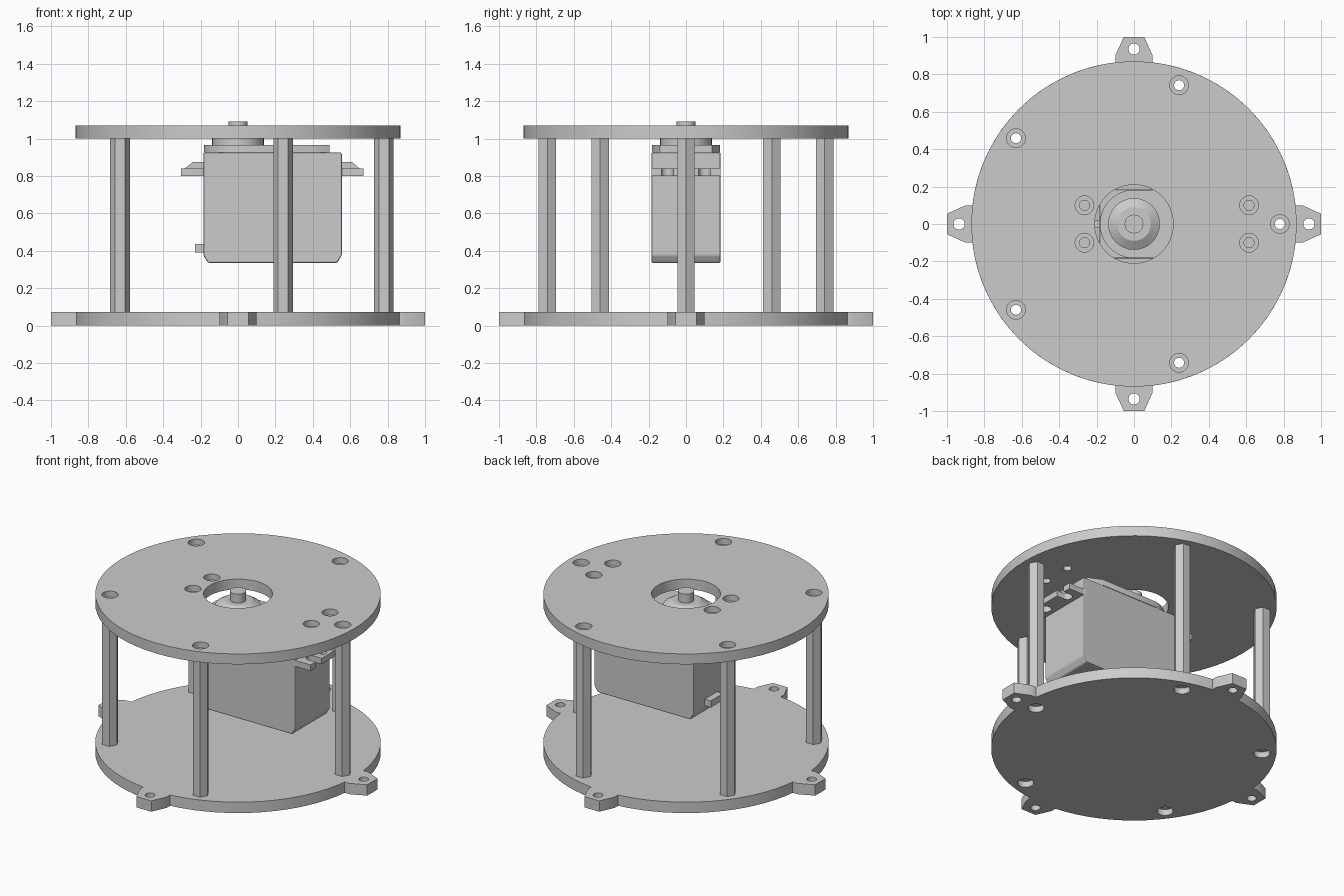
import bpy, bmesh
from math import sin, cos, pi, tau, radians, asin

cube = bpy.data.objects.get("Cube")
if cube:
    bpy.data.objects.remove(cube, do_unlink=True)

grey = bpy.data.materials.new("light_grey")
grey.use_nodes = True
grey.diffuse_color = (0.6, 0.6, 0.6, 1)
grey.node_tree.nodes["Principled BSDF"].inputs["Base Color"].default_value = (0.6, 0.6, 0.6, 1)


def prism(name, outline, low, high, axis="z"):
    """Extrude a 2D outline along z, or an x-z outline along y."""
    bm = bmesh.new()
    rings = []
    for level in (low, high):
        rings.append([bm.verts.new((a, b, level) if axis == "z" else (a, level, b))
                      for a, b in outline])
    bm.faces.new(rings[0])
    bm.faces.new(rings[1])
    n = len(outline)
    for i in range(n):
        j = (i + 1) % n
        bm.faces.new((rings[0][i], rings[0][j], rings[1][j], rings[1][i]))
    bmesh.ops.recalc_face_normals(bm, faces=bm.faces)
    mesh = bpy.data.meshes.new(name)
    bm.to_mesh(mesh)
    bm.free()
    mesh.materials.append(grey)
    obj = bpy.data.objects.new(name, mesh)
    bpy.context.collection.objects.link(obj)
    return obj


def circle(x, y, r, n=24):
    return [(x + r * cos(tau * i / n), y + r * sin(tau * i / n)) for i in range(n)]


def rect(x0, x1, y0, y1):
    return [(x0, y0), (x1, y0), (x1, y1), (x0, y1)]


def cut(obj, outlines, low, high):
    """Subtract prisms from the object and bake the result."""
    cutters = [prism("cutter", o, low, high) for o in outlines]
    for c in cutters:
        c.hide_render = True
        mod = obj.modifiers.new("hole", "BOOLEAN")
        mod.operation, mod.solver, mod.object = "DIFFERENCE", "EXACT", c
    bake(obj)
    for c in cutters:
        bpy.data.objects.remove(c, do_unlink=True)


def bake(obj):
    deps = bpy.context.evaluated_depsgraph_get()
    mesh = bpy.data.meshes.new_from_object(obj.evaluated_get(deps))
    obj.modifiers.clear()
    obj.data = mesh


def smooth(obj, angle=30):
    bpy.ops.object.select_all(action="DESELECT")
    obj.select_set(True)
    bpy.context.view_layer.objects.active = obj
    bpy.ops.object.shade_smooth_by_angle(angle=radians(angle))


R, T = 0.87, 0.073               # plate radius and thickness
TOP, BORE, HEAD = 1.0, 0.027, 0.05
posts = [(0.78 * cos(tau * i / 5), 0.78 * sin(tau * i / 5)) for i in range(5)]
screws = [(x, y) for x in (-0.265, 0.615) for y in (-0.1, 0.1)]

# Base plate with four mounting ears
outline = []
edge = asin(0.1 / R)
for k in range(4):
    c, s = cos(k * pi / 2), sin(k * pi / 2)
    ear = [(0.9, -0.1), (1, -0.055), (1, 0.055), (0.9, 0.1)]
    arc = [edge + (pi / 2 - 2 * edge) * i / 16 for i in range(17)]
    points = ear + [(R * cos(a), R * sin(a)) for a in arc]
    outline += [(x * c - y * s, x * s + y * c) for x, y in points]
base = prism("base_plate", outline, 0, T)
ears = [(0.935, 0), (0, 0.935), (-0.935, 0), (0, -0.935)]
cut(base, [circle(x, y, 0.03) for x, y in ears] +
    [circle(x, y, BORE) for x, y in posts], -0.1, 0.2)
cut(base, [circle(x, y, HEAD) for x, y in posts], -0.1, 0.04)
smooth(base)

# Top plate with a centre opening and counterbored screw holes
plate = prism("top_plate", circle(0, 0, R, 64), TOP, TOP + 0.07)
cut(plate, [circle(0, 0, 0.21, 48)] +
    [circle(x, y, BORE) for x, y in posts + screws], 0.9, 1.2)
cut(plate, [circle(x, y, HEAD) for x, y in posts + screws], TOP + 0.03, 1.2)
smooth(plate)

# Hollow hexagonal standoffs
for i, (x, y) in enumerate(posts):
    post = prism(f"standoff_{i + 1}", circle(x, y, 0.0525, 6), T, TOP)
    cut(post, [circle(x, y, BORE)], 0, 1.1)
    smooth(post)

# Servo case with chamfered lower ends
X0, X1, W = -0.185, 0.555, 0.185
case = prism("servo_case", [(X0 + 0.025, 0.335), (X1 - 0.025, 0.335), (X1, 0.375),
                            (X1, 0.925), (X0, 0.925), (X0, 0.375)], -W, W, "y")
bevel = case.modifiers.new("soft_edges", "BEVEL")
bevel.width, bevel.segments = 0.008, 2
bake(case)

# Slotted mounting flanges and their gussets
for side, inner, outer, slot in (("right", X0, -0.305, -0.265), ("left", X1, 0.67, 0.615)):
    d = 1 if outer > inner else -1
    flange = prism(side + "_flange", rect(*sorted((inner, outer)), -W, W), 0.8, 0.84)
    slots = []
    for y in (-0.1, 0.1):
        half = [(slot - d * 0.032 * sin(pi * i / 10), y + 0.032 * cos(pi * i / 10))
                for i in range(11)]
        slots.append(half + [(outer + d * 0.1, y - 0.032), (outer + d * 0.1, y + 0.032)])
    cut(flange, slots, 0.7, 0.9)
    smooth(flange)
    prism(side + "_gusset", [(inner, 0.84), (outer - d * 0.02, 0.84),
                             (inner + d * 0.055, 0.875), (inner, 0.875)], -0.02, 0.02, "y")

# Gear cover, rounded around the output shaft
half_round = [(0.183 * cos(a), 0.183 * sin(a))
              for a in (pi / 2 + pi * i / 24 for i in range(25))]
cover = prism("gear_cover", half_round + [(0.4, -0.183), (0.49, -0.14),
                                          (0.49, 0.14), (0.4, 0.183)], 0.925, 0.965)
smooth(cover)

# Output boss, its tapered collar and the shaft
boss = prism("output_boss", circle(0, 0, 0.138, 32), 0.965, 1.0)
smooth(boss)
collar = prism("output_collar", circle(0, 0, 0.138, 32), 1.0, 1.03)
for v in collar.data.vertices:
    if v.co.z > 1.01:
        v.co.x *= 0.65
        v.co.y *= 0.65
smooth(collar)
smooth(prism("output_shaft", circle(0, 0, 0.05), 1.0, 1.09))

# Cable outlet
prism("cable_outlet", rect(-0.23, X0, -0.065, 0.065), 0.39, 0.435)
